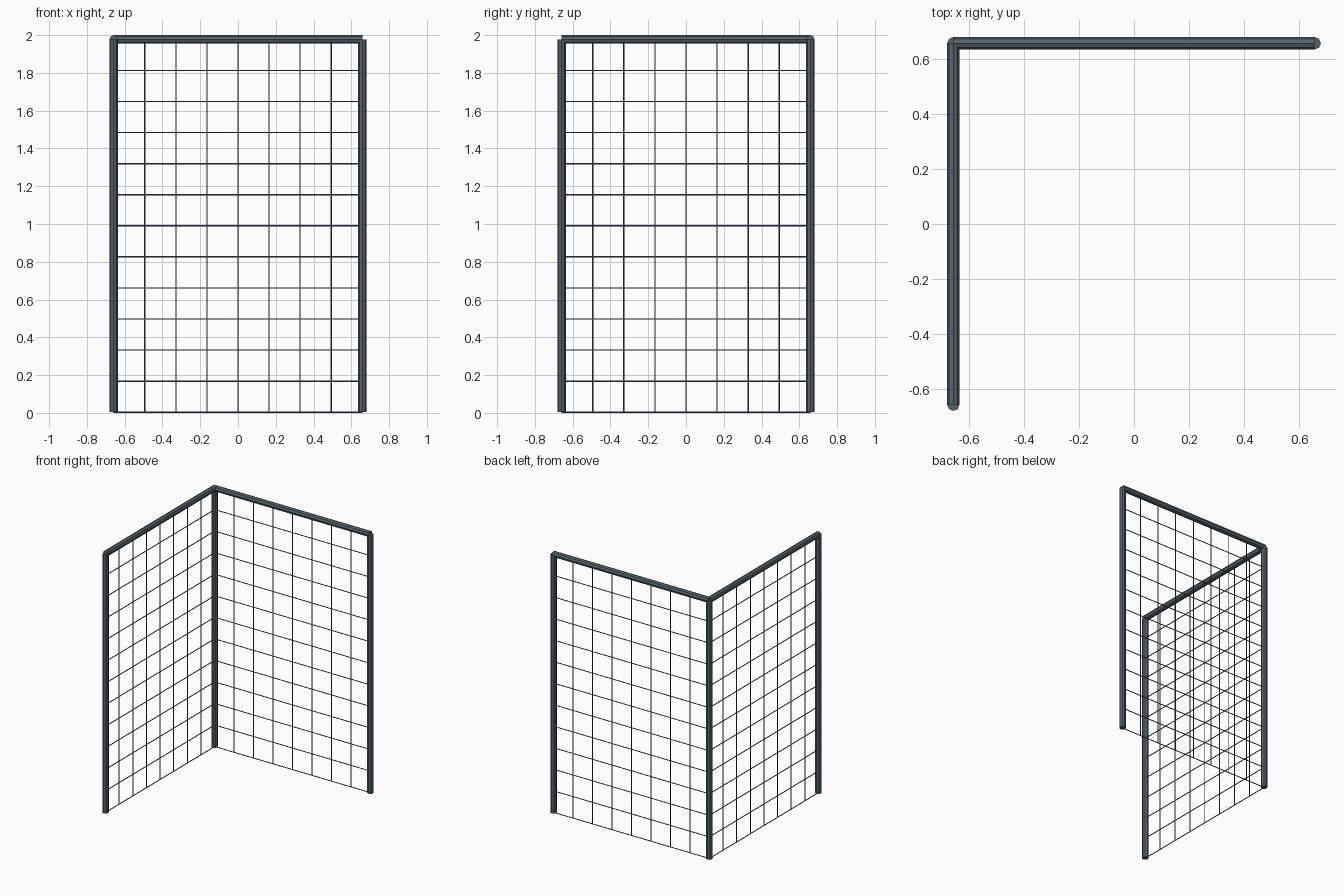
import bpy
from mathutils import Vector

if "Cube" in bpy.data.objects:
    bpy.data.objects.remove(bpy.data.objects["Cube"])

STEP = 0.1645            # mesh cell size
HALF = 4 * STEP          # half the panel width
R_WIRE, R_TUBE = 0.0035, 0.0225
Z0 = R_WIRE              # level of the bottom wire
TOP = Z0 + 12 * STEP     # centre of the top rails

steel = bpy.data.materials.new("dark_steel")
steel.diffuse_color = (0.09, 0.125, 0.15, 1)
steel.use_nodes = True
steel.node_tree.nodes["Principled BSDF"].inputs["Base Color"].default_value = steel.diffuse_color


def rod(name, a, b, radius, sides):
    """Straight capped rod between two points."""
    a, b = Vector(a), Vector(b)
    bpy.ops.mesh.primitive_cylinder_add(vertices=sides, radius=radius,
                                        depth=(b - a).length, location=(a + b) / 2)
    ob = bpy.context.object
    ob.rotation_euler = (b - a).to_track_quat('Z', 'Y').to_euler()
    ob.name = name
    ob.data.materials.append(steel)
    return ob


def join(name, parts):
    bpy.ops.object.select_all(action='DESELECT')
    for p in parts:
        p.select_set(True)
    bpy.context.view_layer.objects.active = parts[0]
    bpy.ops.object.join()
    bpy.context.object.name = name


# posts: the shared corner and the two free ends
for name, x, y in (("corner_post", -HALF, HALF),
                   ("right_post", HALF, HALF),
                   ("front_post", -HALF, -HALF)):
    rod(name, (x, y, Z0), (x, y, TOP), R_TUBE, 8)

# two panels: back runs along x, left runs along y
panels = {"back": lambda t, z: (t, HALF, z),
          "left": lambda t, z: (-HALF, t, z)}
for side, at in panels.items():
    # top rail
    rod(side + "_rail", at(-HALF, TOP), at(HALF, TOP), R_TUBE, 8)
    # wire mesh
    wires = [rod("wire", at(-HALF, Z0 + i * STEP), at(HALF, Z0 + i * STEP), R_WIRE, 6)
             for i in range(12)]
    wires += [rod("wire", at(i * STEP, Z0), at(i * STEP, TOP), R_WIRE, 6)
              for i in range(-3, 4)]
    join(side + "_wire_mesh", wires)
